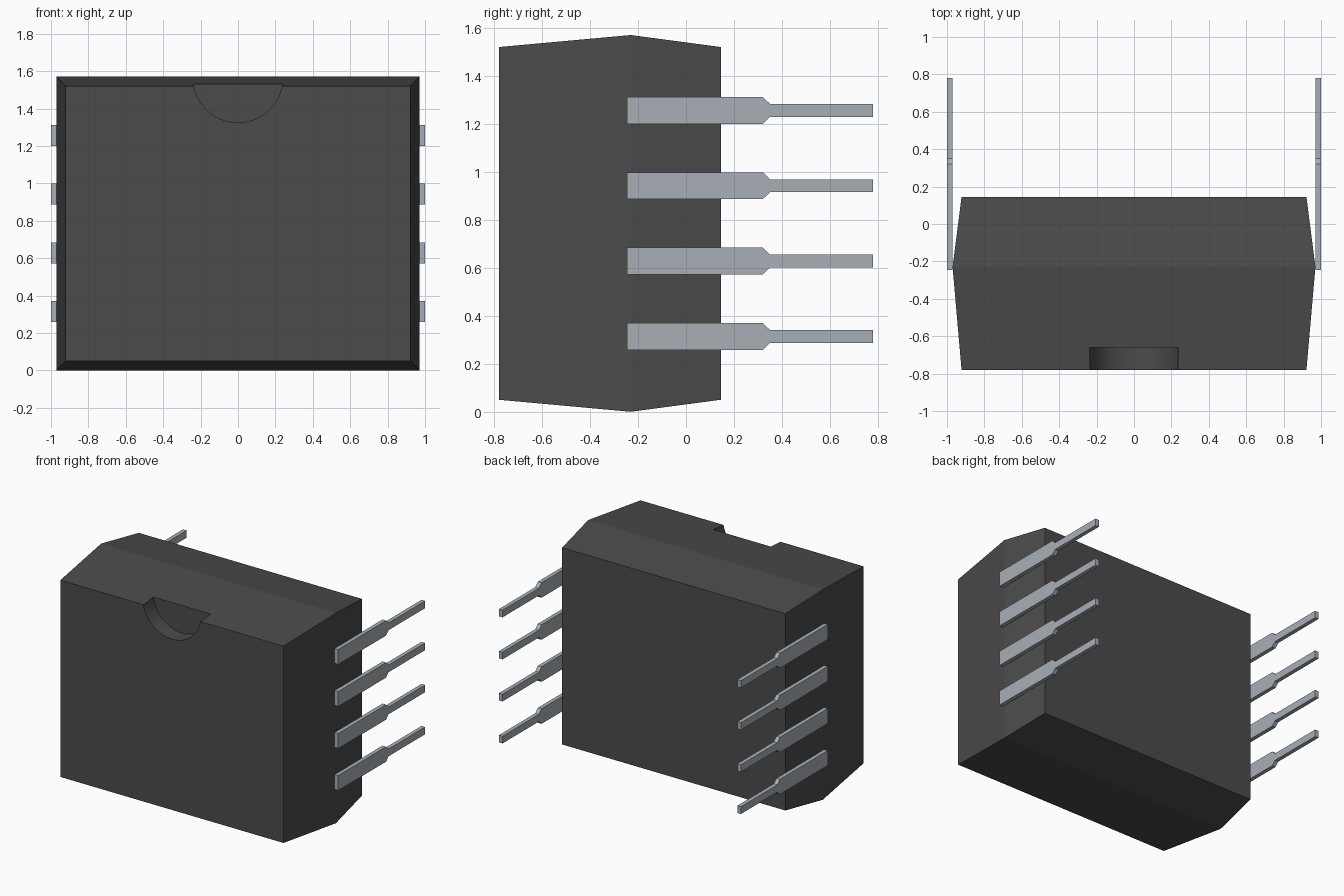
import bpy, bmesh

cube = bpy.data.objects.get("Cube")
if cube:
    bpy.data.objects.remove(cube, do_unlink=True)


def make_material(name, color):
    mat = bpy.data.materials.new(name)
    mat.use_nodes = True
    mat.diffuse_color = (*color, 1)
    mat.node_tree.nodes["Principled BSDF"].inputs["Base Color"].default_value = (*color, 1)
    return mat


def finish(name, bm, mat):
    bmesh.ops.recalc_face_normals(bm, faces=bm.faces)
    mesh = bpy.data.meshes.new(name)
    bm.to_mesh(mesh)
    bm.free()
    mesh.materials.append(mat)
    obj = bpy.data.objects.new(name, mesh)
    bpy.context.collection.objects.link(obj)
    return obj


plastic = make_material("dark grey plastic", (0.07, 0.07, 0.07))
metal = make_material("silver metal", (0.39, 0.43, 0.46))
MID_Z = 0.785

# Body: three rectangular sections, widest at the parting line
bm = bmesh.new()
rings = []
for y, hx, hz in ((-0.78, 0.922, 0.735), (-0.23, 0.97, 0.785), (0.145, 0.922, 0.735)):
    rings.append([bm.verts.new((sx * hx, y, MID_Z + sz * hz))
                  for sx, sz in ((-1, -1), (1, -1), (1, 1), (-1, 1))])
for a, b in zip(rings, rings[1:]):
    for i in range(4):
        j = (i + 1) % 4
        bm.faces.new((a[i], a[j], b[j], b[i]))
bm.faces.new(rings[0])
bm.faces.new(rings[-1])
body = finish("body", bm, plastic)

# Round notch at the top of the front face
bpy.ops.mesh.primitive_cylinder_add(vertices=64, radius=0.24, depth=0.24,
                                    location=(0, -0.78, 1.565), rotation=(1.570796, 0, 0))
cutter = bpy.context.object
cutter.name = "notch_cutter"
cutter.data.materials.append(plastic)
bpy.context.view_layer.update()
cut = body.modifiers.new("notch", "BOOLEAN")
cut.operation = "DIFFERENCE"
cut.solver = "EXACT"
cut.object = cutter
bpy.context.view_layer.objects.active = body
bpy.ops.object.modifier_apply(modifier=cut.name)
bpy.data.objects.remove(cutter, do_unlink=True)

# Smooth the curved notch wall only
bpy.ops.object.select_all(action="DESELECT")
body.select_set(True)
bpy.context.view_layer.objects.active = body
bpy.ops.object.shade_smooth_by_angle(angle=0.1)

# Pins: flat tapered blades, four on each side
half_profile = [(-0.245, 0.056), (0.32, 0.056), (0.35, 0.027), (0.78, 0.027)]
outline = half_profile + [(y, -z) for y, z in reversed(half_profile)]
for side, label in ((1, "left"), (-1, "right")):
    for n in range(4):
        center = MID_Z + (n - 1.5) * 0.314
        bm = bmesh.new()
        face = bm.faces.new([bm.verts.new((side * 0.97, y, center + z)) for y, z in outline])
        ext = bmesh.ops.extrude_face_region(bm, geom=[face])
        moved = [v for v in ext["geom"] if isinstance(v, bmesh.types.BMVert)]
        bmesh.ops.translate(bm, verts=moved, vec=(side * 0.03, 0, 0))
        finish(f"{label}_pin_{n + 1}", bm, metal)
